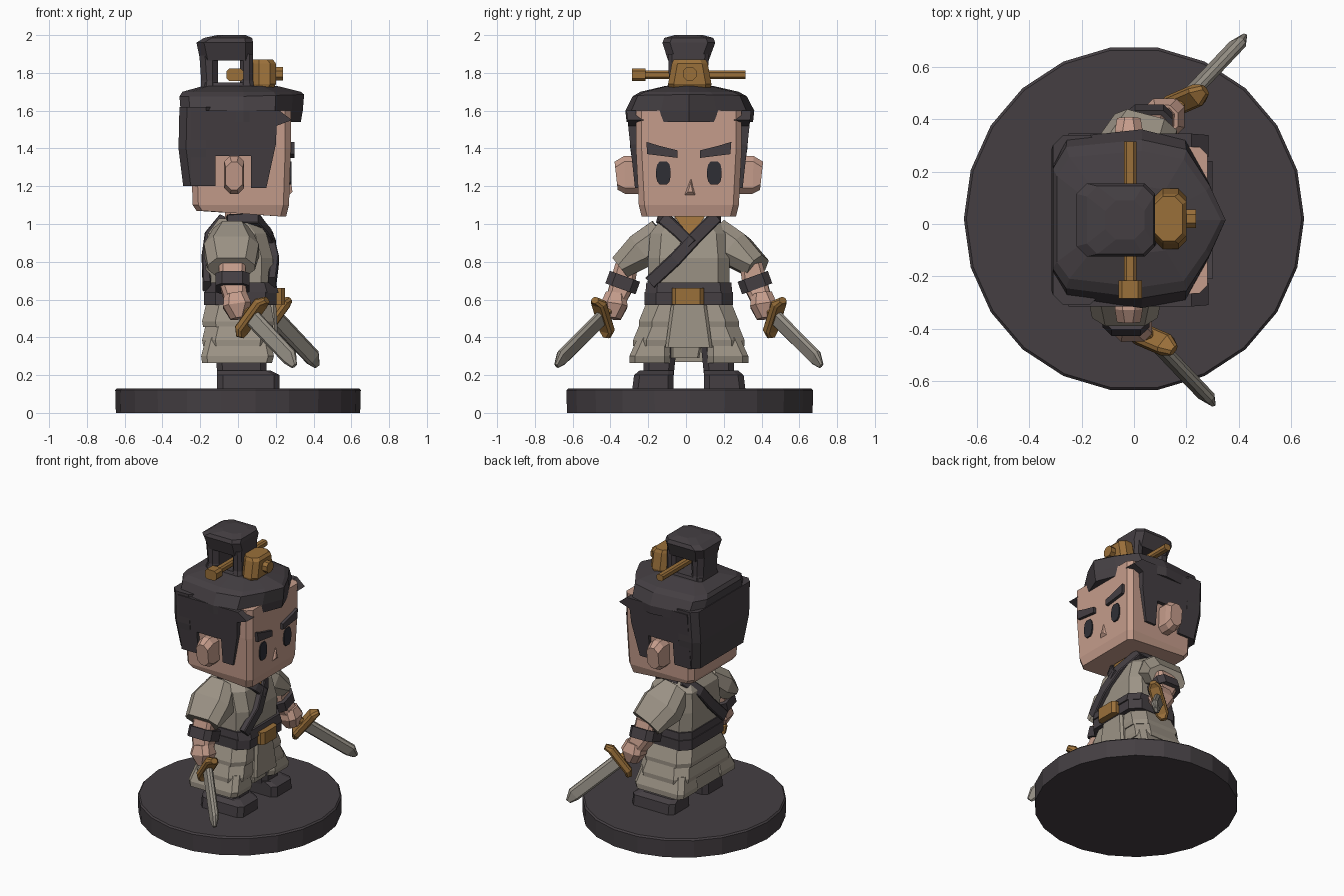
import bpy, bmesh, math
from mathutils import Vector as V

YC = 0.015  # symmetry plane of the figure, which looks along +x


def mat(name, r, g, b):
    m = bpy.data.materials.new(name)
    m.diffuse_color = (r, g, b, 1)
    return m


DARK = mat("charcoal", .058, .049, .055)
CLOTH = mat("grey cloth", .33, .29, .235)
STEEL = mat("steel", .30, .275, .235)
SKIN = mat("skin", .56, .335, .26)
GOLD = mat("gold", .32, .16, .042)
EYE = mat("eye black", .028, .028, .036)


def skin_rings(name, m, rings):
    """Join closed rings of equal length into a capped, flat shaded solid."""
    bm = bmesh.new()
    vs = [[bm.verts.new(p) for p in r] for r in rings]
    n = len(vs[0])
    for a, b in zip(vs, vs[1:]):
        for i in range(n):
            bm.faces.new((a[i], a[(i + 1) % n], b[(i + 1) % n], b[i]))
    bm.faces.new(vs[0][::-1])
    bm.faces.new(vs[-1])
    bmesh.ops.recalc_face_normals(bm, faces=bm.faces)
    me = bpy.data.meshes.new(name)
    bm.to_mesh(me)
    bm.free()
    me.materials.append(m)
    ob = bpy.data.objects.new(name, me)
    bpy.context.collection.objects.link(ob)
    return ob


def oct_pts(a, b, c):
    """Chamfered rectangle with half sizes a, b."""
    c = min(c, a * .8, b * .8)
    return [(a, -b + c), (a, b - c), (a - c, b), (-a + c, b),
            (-a, b - c), (-a, -b + c), (-a + c, -b), (a - c, -b)]


def loft(name, m, levels, c=.03):
    """Vertical stack of chamfered rectangles: (z, x0, x1, y0, y1)."""
    return skin_rings(name, m, [[((x0 + x1) / 2 + u, (y0 + y1) / 2 + v, z)
                      for u, v in oct_pts((x1 - x0) / 2, (y1 - y0) / 2, c)]
                      for z, x0, x1, y0, y1 in levels])


def tube(name, m, pts, sizes, up=(1, 0, 0), c=.02):
    """Chamfered bar along points; sizes are half widths along up and across."""
    pts = [V(p) for p in pts]
    rings = []
    for i, p in enumerate(pts):
        d = (pts[min(i + 1, len(pts) - 1)] - pts[max(i - 1, 0)]).normalized()
        u = V(up)
        u = (u - d * u.dot(d)).normalized()
        w = d.cross(u)
        a, b = sizes[min(i, len(sizes) - 1)]
        rings.append([p + u * s + w * t for s, t in oct_pts(a, b, c)])
    return skin_rings(name, m, rings)


# Round base
base = [(.65 * math.cos(math.tau * i / 22), .02 + .66 * math.sin(math.tau * i / 22)) for i in range(22)]
skin_rings("base", DARK, [[(x * k, y * k, z) for x, y in base]
                          for z, k in ((0, .995), (.12, 1), (.13, .985))])

# Boots, trousers and side skirt tiers
for s, side in ((-1, "right"), (1, "left")):
    def span(a, b):
        return sorted((YC + s * a, YC + s * b))
    loft(side + "_boot", DARK, [(.12, -.11, .22, *span(.08, .3)), (.2, -.11, .22, *span(.08, .29)),
                                (.225, -.11, .17, *span(.08, .26))])
    loft(side + "_trouser", DARK, [(.2, -.11, .15, *span(.08, .24)), (.5, -.13, .15, *span(.05, .24))])
    loft(side + "_skirt_tier", CLOTH, [(.265, -.19, .18, *span(.1, .315)), (.3, -.195, .19, *span(.1, .315)),
                                       (.4, -.17, .17, *span(.1, .27))])
loft("skirt_back_panel", CLOTH, [(.27, -.19, -.08, -.14, .17), (.4, -.17, -.08, -.14, .17)], .01)
for i, (z, w) in enumerate(((.355, .295), (.455, .265))):
    loft("skirt_tier_%d" % i, CLOTH, [(z, -.185, .185, YC - w, YC + w), (z + .03, -.19, .19, YC - w, YC + w),
                                      (z + .14, -.165, .17, YC - w + .045, YC + w - .045)], .07)
loft("front_panel_under", CLOTH, [(.29, .12, .175, -.08, .07), (.4, .12, .18, -.08, .09)], .01)
loft("front_panel", CLOTH, [(.345, .15, .215, -.11, .14), (.6, .15, .2, -.075, .105)], .015)

# Torso, neck, belt
loft("torso", CLOTH, [(.58, -.165, .18, -.2, .23), (.82, -.17, .185, -.2, .23),
                      (.95, -.16, .15, -.19, .22), (1.03, -.1, .09, -.13, .16)], .06)
loft("neck", SKIN, [(.98, -.07, .08, -.06, .09), (1.08, -.07, .08, -.06, .09)])
loft("belt_lower", DARK, [(.57, -.18, .205, -.22, .25), (.64, -.18, .205, -.22, .25)], .06)
loft("belt_upper", DARK, [(.635, -.175, .215, -.215, .245), (.69, -.175, .2, -.21, .24)], .06)
loft("buckle", GOLD, [(.575, .18, .25, -.075, .095), (.66, .18, .25, -.075, .095)], .02)

# Inner collar and crossed sashes
skin_rings("inner_collar", GOLD, [[(.05, -.06, 1.04), (.05, .1, 1.04), (.05, .02, .92)],
                                  [(.115, -.06, 1.04), (.115, .1, 1.04), (.185, .02, .92)]])
tube("sash", DARK, [(-.06, .15, 1.02), (.09, .14, 1.02), (.165, .05, .93), (.195, -.06, .81), (.18, -.19, .69)],
     [(.035, .025), (.035, .035), (.022, .036)], c=.006)
tube("second_lapel", DARK, [(-.06, -.12, 1.02), (.09, -.1, 1.015), (.155, -.03, .95), (.18, .03, .89)],
     [(.035, .025), (.035, .035), (.022, .032)], c=.006)
tube("back_sash", DARK, [(-.08, .15, 1.02), (-.155, .07, .93), (-.17, -.02, .82), (-.165, -.18, .67)],
     [(.022, .036)], c=.006)

# Arms and swords
for s, side, dx in ((-1, "right", 0), (1, "left", .08)):
    def P(x, y, z):
        return V((x, YC + s * y, z))
    tube(side + "_sleeve", CLOTH, [P(-.03, .14, .95), P(-.035 + dx * .4, .25, .86), P(-.035 + dx, .365, .77)],
         [(.10, .085), (.145, .095), (.125, .065)], c=.05)
    hand = P(-.005 + dx * 1.55, .395, .57)
    wrist = P(-.03 + dx * 1.1, .35, .69)
    tube(side + "_forearm", SKIN, [P(-.03 + dx, .33, .78), wrist, hand], [(.07, .06), (.07, .065), (.055, .05)])
    tube(side + "_wristband", DARK, [wrist + V((0, -s * .012, .033)), wrist + V((0, s * .012, -.033))],
         [(.09, .085)], c=.035)
    tube(side + "_fist", SKIN, [hand + V((-.01, -s * .01, .06)), hand, hand + V((.01, s * .01, -.07))],
         [(.06, .055), (.075, .07), (.045, .045)], c=.03)
    # Sword: d points to the tip, e runs along the guard
    guard = P(.07 + dx * 1.5, .455, .51)
    d = V((.55, s * .58, -.58)).normalized()
    e = V((.17, s * .09, .17))
    e = (e - d * e.dot(d)).normalized()
    tube(side + "_handle", GOLD, [guard - d * .13, guard], [(.025, .022)], up=e)
    tube(side + "_guard", GOLD, [guard - e * .125 + d * .02, guard - e * .09, guard + e * .09, guard + e * .125 + d * .02],
         [(.018, .022), (.026, .042), (.026, .042), (.018, .022)], up=d, c=.012)
    tube(side + "_blade", STEEL, [guard, guard + d * .37, guard + d * .425 - e * .015],
         [(.046, .022), (.044, .022), (.018, .01)], up=e, c=.014)

# Head, ears, face details
head = loft("head", SKIN, [(1.06, -.22, .255, -.235, .265), (1.1, -.24, .27, -.25, .28),
                           (1.4, -.25, .28, -.265, .295), (1.6, -.25, .28, -.265, .295)], .03)
for v in head.data.vertices:          # jaw drops toward the front
    if v.co.z < 1.08:
        v.co.z += -.02 if v.co.x > 0 else .01
skin_rings("nose", SKIN, [[(.26, -.02, 1.14), (.26, .06, 1.14), (.26, .03, 1.28)],
                          [(.288, .01, 1.17), (.288, .035, 1.17), (.282, .025, 1.22)]])
for s, side in ((-1, "right"), (1, "left")):
    tube(side + "_ear", SKIN, [(-.02, YC + s * .22, 1.26), (-.02, YC + s * .34, 1.26), (-.02, YC + s * .385, 1.255)],
         [(.1, .053), (.1, .053), (.075, .045)], up=(0, 0, 1), c=.03)
    ring = [(YC + s * .135 + .04 * math.cos(t) * (abs(math.cos(t)) ** -.4), 1.27 + .064 * math.sin(t))
            for t in [math.tau * (i + .5) / 12 for i in range(12)]]
    skin_rings(side + "_eye", EYE, [[(.272, y, z) for y, z in ring], [(.284, y, z) for y, z in ring]])
    skin_rings(side + "_brow", DARK, [[(x, YC + s * y, z) for y, z in
               ((.06, 1.35), (.06, 1.39), (.16, 1.415), (.225, 1.435), (.22, 1.37))] for x in (.26, .3)])

# Hair: crown, back and side locks cut around the ears
crown = [(-.31, -.2), (-.26, -.28), (.03, -.32), (.2, -.29), (.29, -.14), (.35, 0),
         (.29, .14), (.2, .29), (.03, .33), (-.26, .3), (-.31, .21)]
skin_rings("hair_crown", DARK, [[(x * a, YC + y * b, z + tilt * max(0, x)) for x, y in crown]
           for z, a, b, tilt in ((1.54, .95, 1.03, 0), (1.6, .98, 1.05, 0),
                                 (1.675, 1, .93, .03), (1.70, .95, .8, 0), (1.73, .6, .4, 0))])
loft("hair_back", DARK, [(1.2, -.29, -.13, YC - .28, YC + .28), (1.4, -.315, -.13, YC - .31, YC + .31),
                         (1.62, -.31, -.13, YC - .325, YC + .325)], .04)
lock = [(-.25, 1.6), (.22, 1.6), (.285, 1.55), (.205, 1.52), (.2, 1.42), (.15, 1.19), (.07, 1.19),
        (.07, 1.36), (-.12, 1.36), (-.12, 1.2), (-.25, 1.2)]
for s, side in ((-1, "right"), (1, "left")):
    skin_rings(side + "_hair_lock", DARK, [[(x, YC + s * .24, z) for x, z in lock],
               [(x, YC + s * (.285 + .11 * (z - 1.19)), z) for x, z in lock]])

# Topknot: an open loop of hair
loft("topknot_rear", DARK, [(1.69, -.2, -.105, -.11, .13), (1.76, -.195, -.105, -.09, .115),
                            (1.9, -.205, -.105, -.095, .12)], .03)
loft("topknot_front", DARK, [(1.69, .01, .09, -.11, .13), (1.76, .01, .08, -.09, .115),
                             (1.9, .01, .08, -.095, .12)], .02)
loft("topknot_top", DARK, [(1.865, -.2, .08, -.095, .12), (1.96, -.22, .08, -.125, .155),
                           (1.985, -.18, .075, -.115, .145), (2.0, -.11, .04, -.06, .09)], .04)
loft("topknot_foot", DARK, [(1.69, -.2, .09, -.11, .13), (1.75, -.195, .08, -.09, .115)], .02)

# Hair ornament and pin
loft("hair_clasp", GOLD, [(1.715, .08, .185, -.09, .13), (1.74, .08, .2, -.095, .135),
                          (1.85, .08, .2, -.075, .115), (1.87, .08, .185, -.065, .105)])
tube("clasp_knob", GOLD, [(.19, .02, 1.795), (.237, .02, 1.795)], [(.036, .036)], up=(0, 0, 1))
tube("hair_pin", GOLD, [(-.015, -.25, 1.79), (-.015, .315, 1.79)], [(.024, .022)], c=.01)
tube("hair_pin_head", GOLD, [(-.015, -.285, 1.79), (-.015, -.215, 1.79)], [(.045, .034)], c=.015)
